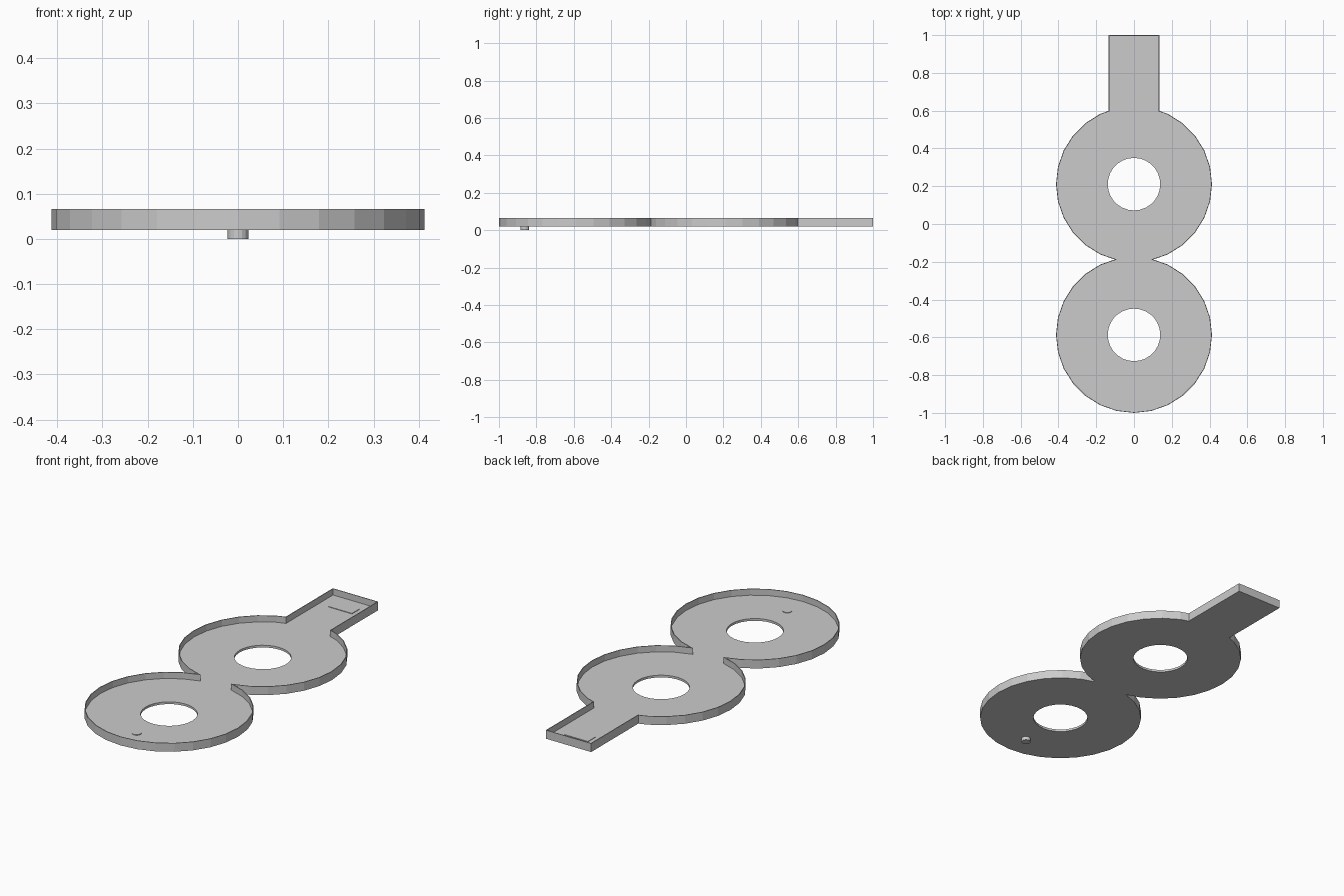
import bpy, bmesh
from math import sin, cos, pi

if "Cube" in bpy.data.objects:
    bpy.data.objects.remove(bpy.data.objects["Cube"])

R, HOLE_R, SIDES = 0.413, 0.139, 28      # ring plates
Y_BACK, Y_FRONT = 0.211, -0.587          # ring centres
HANDLE_W, Y_END = 0.135, 1.0             # handle half width and end
Z_BOTTOM, Z_FLOOR, Z_RIM = 0.02, 0.032, 0.066
WALL = 0.004


def circle(r, y, n):
    return [(r * cos(2 * pi * i / n), y + r * sin(2 * pi * i / n)) for i in range(n)]


def outline(inset):
    """Figure-eight with handle, mirrored from its right half."""
    r, w = R - inset, HANDLE_W - inset
    step = 2 * pi / SIDES
    hi = (r * cos(6 * step), r * sin(6 * step))
    lo = (r * cos(5 * step), r * sin(5 * step))
    half = (Y_BACK - Y_FRONT) / 2
    # where the two polygons cross, and where the handle meets the rear one
    t = (hi[1] - half) / (hi[1] - lo[1])
    neck_x = hi[0] + t * (lo[0] - hi[0])
    t = (w - hi[0]) / (lo[0] - hi[0])
    join_y = Y_BACK + hi[1] + t * (lo[1] - hi[1])
    arc = [(r * cos(i * step), r * sin(i * step)) for i in range(-7, 6)]
    right = [(x, y + Y_FRONT) for x, y in arc]
    right.append((neck_x, (Y_BACK + Y_FRONT) / 2))
    right += [(x, y + Y_BACK) for x, y in arc[2:]]
    right += [(w, join_y), (w, Y_END - inset)]
    return right + [(-x, y) for x, y in reversed(right[1:])]


def plate(name, loops, z0, z1):
    """Solid plate from closed loops; inner loops become holes."""
    cu = bpy.data.curves.new(name, 'CURVE')
    cu.dimensions, cu.fill_mode = '2D', 'BOTH'
    cu.extrude = (z1 - z0) / 2
    for pts in loops:
        s = cu.splines.new('POLY')
        s.points.add(len(pts) - 1)
        for p, (x, y) in zip(s.points, pts):
            p.co = (x, y, 0, 1)
        s.use_cyclic_u = True
    ob = bpy.data.objects.new(name, cu)
    bpy.context.collection.objects.link(ob)
    ob.location.z = (z0 + z1) / 2
    bpy.ops.object.select_all(action='DESELECT')
    ob.select_set(True)
    bpy.context.view_layer.objects.active = ob
    bpy.ops.object.convert(target='MESH')
    ob = bpy.context.view_layer.objects.active
    bm = bmesh.new()
    bm.from_mesh(ob.data)
    bmesh.ops.remove_doubles(bm, verts=bm.verts, dist=1e-5)
    bmesh.ops.recalc_face_normals(bm, faces=bm.faces)
    for f in bm.faces:
        f.smooth = False
    bm.to_mesh(ob.data)
    bm.free()
    return ob


# Floor with two round openings
plate("tray_floor", [outline(WALL), circle(HOLE_R, Y_BACK, SIDES),
                     circle(HOLE_R, Y_FRONT, SIDES)], Z_BOTTOM, Z_FLOOR)
# Thin upright wall around the edge
plate("rim_wall", [outline(0), outline(WALL)], Z_BOTTOM, Z_RIM)
# Peg through the front plate
plate("peg", [circle(0.023, -0.862, 16)], 0, Z_FLOOR + 0.003)
# Shallow pad on the handle
plate("handle_pad", [[(-0.07, 0.87), (0.07, 0.87), (0.07, 0.935), (-0.07, 0.935)]],
      Z_FLOOR - 0.004, Z_FLOOR + 0.003)
